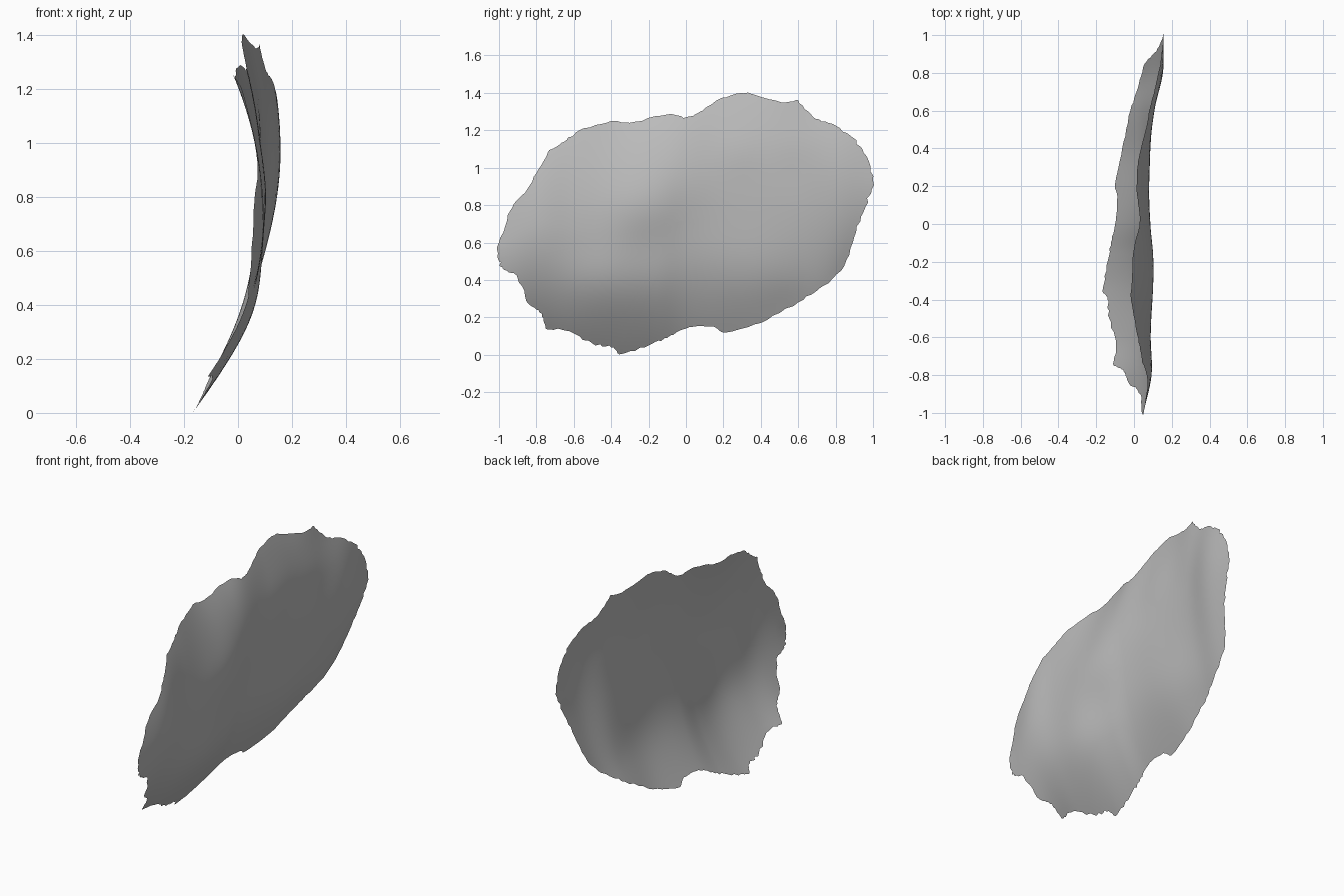
import bpy
import bmesh
import math
import random
from mathutils import Vector

random.seed(4)
cube = bpy.data.objects.get("Cube")
if cube:
    bpy.data.objects.remove(cube, do_unlink=True)

# Ragged rim of the flake, as (y, z), clockwise from the low end
RIM = [(-1, .5), (-1, .6), (-.94, .77), (-.88, .85), (-.8, .97), (-.74, 1.08),
       (-.65, 1.14), (-.57, 1.2), (-.4, 1.25), (-.3, 1.24), (-.1, 1.285),
       (0, 1.27), (.06, 1.29), (.15, 1.35), (.25, 1.39), (.35, 1.395),
       (.54, 1.35), (.6, 1.36), (.68, 1.27), (.76, 1.24), (.88, 1.17),
       (.95, 1.08), (1, .93), (.96, .79), (.9, .63), (.83, .45), (.72, .36),
       (.6, .28), (.4, .17), (.22, .12), (.13, .15), (0, .14), (-.1, .09),
       (-.2, .05), (-.34, .005), (-.4, .04), (-.5, .06), (-.65, .13),
       (-.75, .14), (-.77, .22), (-.84, .27), (-.9, .41), (-.98, .46)]

# Cross-sections: y, bulge depth, bulge height, curl below, curl above
SECTIONS = [(-1, .05, .6, .7, .2), (-.8, .093, .7, .66, .35),
            (-.6, .09, .68, .6, .28), (-.34, .095, .72, .51, .4),
            (-.15, .1, .78, .46, .42), (0, .09, .85, .38, .34),
            (.2, .08, .88, .32, .27), (.4, .085, .93, .27, .24),
            (.6, .105, .95, .28, .15), (.8, .153, .98, .36, .4),
            (1, .156, .95, .6, .2)]

# Soft swells and hollows: y, z, radius, height
SWELLS = [(-.4, .38, .22, .022), (.35, .42, .25, .028), (.55, .24, .13, -.008),
          (-.28, .8, .17, .01), (-.2, .58, .17, -.016), (.02, .7, .18, -.01),
          (-.55, .57, .15, -.007), (.28, 1.1, .14, .008), (.58, 1.12, .13, .006)]

CENTRE = Vector((0, .72))
RINGS = 26
STEPS = 6


def hermite(a, b, slope_a, slope_b, t):
    """Smooth blend between two values with given end slopes."""
    u = 1 - t
    return (a * u * u * (1 + 2 * t) + b * t * t * (3 - 2 * t)
            + slope_a * t * u * u - slope_b * t * t * u)


def section_at(y):
    """Interpolate the cross-section values at a position along the flake."""
    y = max(-1, min(1, y))
    last = len(SECTIONS) - 1
    i = next(k for k in range(last) if y <= SECTIONS[k + 1][0])
    p, q = SECTIONS[i], SECTIONS[i + 1]
    before, after = SECTIONS[max(i - 1, 0)], SECTIONS[min(i + 2, last)]
    width = q[0] - p[0]
    t = (y - p[0]) / width
    values = []
    for c in range(1, len(p)):
        slope_p = (q[c] - before[c]) / (q[0] - before[0]) * width
        slope_q = (after[c] - p[c]) / (after[0] - p[0]) * width
        values.append(hermite(p[c], q[c], slope_p, slope_q, t))
    return values


def surface(y, z):
    """Depth of the bent sheet at a point of its outline plane."""
    depth, middle, below, above = section_at(y)
    curl = below if z < middle else above
    x = depth - curl * (z - middle) ** 2
    for swell_y, swell_z, radius, height in SWELLS:
        distance = (y - swell_y) ** 2 + (z - swell_z) ** 2
        x += height * math.exp(-distance / radius ** 2)
    return Vector((x, y, z))


def smooth_rim():
    """Closed smooth curve through the rim points, slightly chipped."""
    count = len(RIM)
    points = []
    for i in range(count):
        a, b, c, d = (Vector(RIM[(i + k) % count]) for k in (-1, 0, 1, 2))
        for s in range(STEPS):
            t = s / STEPS
            point = hermite(b, c, (c - a) / 2, (d - b) / 2, t)
            if s:
                point = point.lerp(CENTRE, random.uniform(-.007, .01))
            points.append(point)
    return points


# Thin bent flake, built as rings from the centre to the rim
bm = bmesh.new()
rim = smooth_rim()
count = len(rim)
hub = bm.verts.new(surface(*CENTRE))
rings = []
for r in range(1, RINGS + 1):
    rings.append([bm.verts.new(surface(*CENTRE.lerp(p, r / RINGS))) for p in rim])
for i in range(count):
    j = (i + 1) % count
    bm.faces.new((hub, rings[0][j], rings[0][i]))
    for inner, outer in zip(rings, rings[1:]):
        bm.faces.new((inner[i], inner[j], outer[j], outer[i]))
bm.normal_update()
if sum(f.normal.x for f in bm.faces) < 0:
    bmesh.ops.reverse_faces(bm, faces=bm.faces[:])
for face in bm.faces:
    face.smooth = True

mesh = bpy.data.meshes.new("bent_flake")
bm.to_mesh(mesh)
bm.free()
flake = bpy.data.objects.new("bent_flake", mesh)
bpy.context.collection.objects.link(flake)

# Plain grey
grey = bpy.data.materials.new("plain_grey")
grey.use_nodes = True
colour = (.5, .5, .5, 1)
grey.diffuse_color = colour
grey.node_tree.nodes["Principled BSDF"].inputs["Base Color"].default_value = colour
mesh.materials.append(grey)
